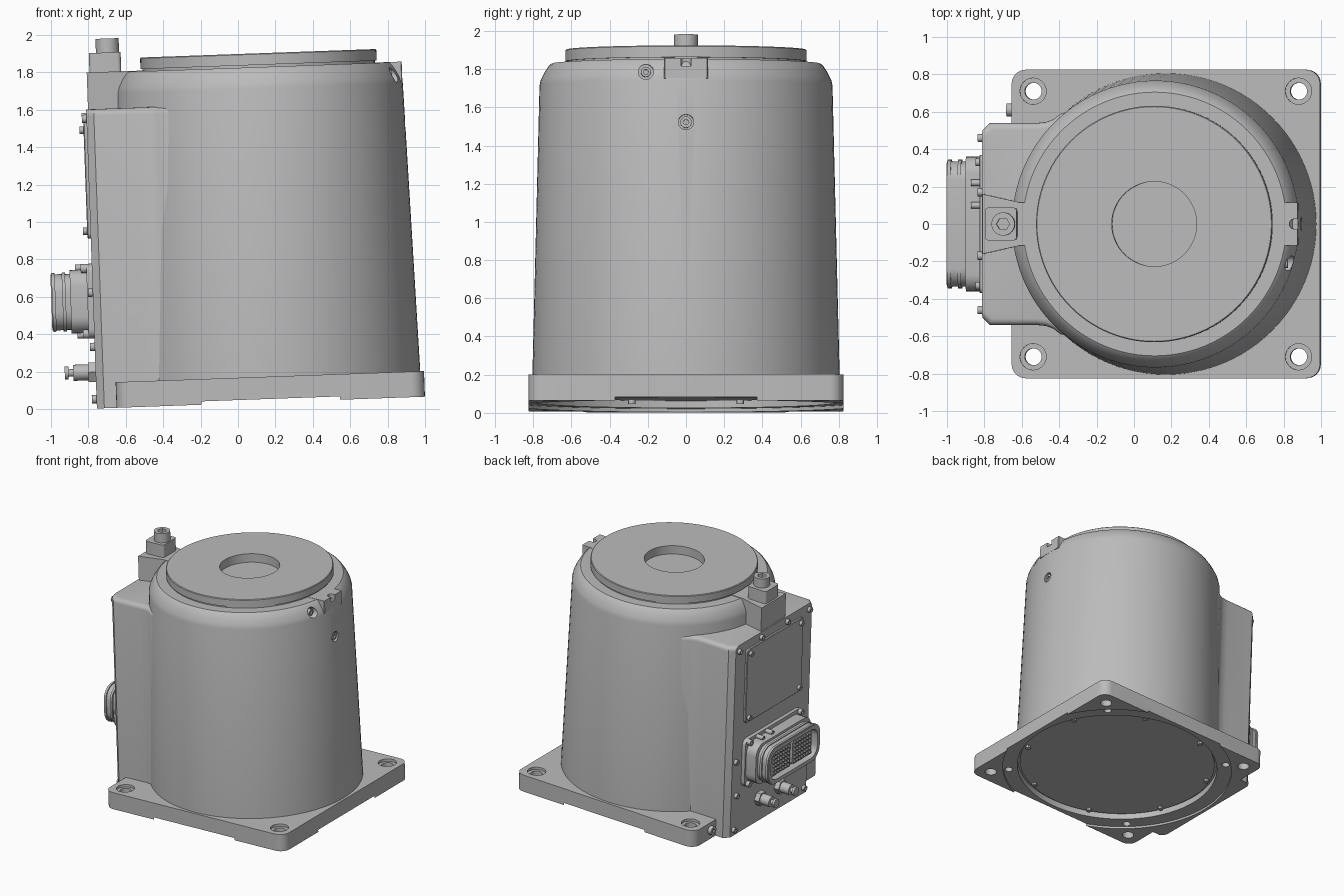
import bpy, bmesh, math
from mathutils import Matrix, Vector

if "Cube" in bpy.data.objects:
    bpy.data.objects.remove(bpy.data.objects["Cube"])

grey = bpy.data.materials.new("cast_grey")
grey.use_nodes = True
grey.diffuse_color = (0.5, 0.5, 0.5, 1)
grey.node_tree.nodes["Principled BSDF"].inputs["Base Color"].default_value = grey.diffuse_color

# The whole unit leans slightly about the y axis
LEAN = Matrix.Translation((0.175, 0, 0.036)) @ Matrix.Rotation(math.radians(-2.06), 4, 'Y')
BACK = -0.93  # plane of the connector panel


def finish(bm, name):
    bmesh.ops.recalc_face_normals(bm, faces=bm.faces)
    mesh = bpy.data.meshes.new(name)
    bm.to_mesh(mesh)
    bm.free()
    mesh.materials.append(grey)
    ob = bpy.data.objects.new(name, mesh)
    bpy.context.collection.objects.link(ob)
    ob.matrix_world = LEAN
    return ob


def activate(ob):
    bpy.ops.object.select_all(action='DESELECT')
    ob.select_set(True)
    bpy.context.view_layer.objects.active = ob


def smooth(ob, angle=30):
    activate(ob)
    bpy.ops.object.shade_smooth_by_angle(angle=math.radians(angle))
    return ob


def rounded(cx, cy, hx, hy, r, n=6):
    pts = []
    for i, (sx, sy) in enumerate(((1, 1), (-1, 1), (-1, -1), (1, -1))):
        for k in range(n + 1):
            a = (i + k / n) * math.pi / 2
            pts.append((cx + sx * (hx - r) + r * math.cos(a), cy + sy * (hy - r) + r * math.sin(a)))
    return pts


def prism(name, pts, lo, hi, axis='z'):
    """Extrude an outline along z (points x, y) or along x (points y, z)."""
    bm = bmesh.new()
    place = (lambda p, t: (p[0], p[1], t)) if axis == 'z' else (lambda p, t: (t, p[0], p[1]))
    face = bm.faces.new([bm.verts.new(place(p, lo)) for p in pts])
    ext = bmesh.ops.extrude_face_region(bm, geom=[face])
    move = Vector(place((0, 0), hi - lo))
    bmesh.ops.translate(bm, vec=move, verts=[v for v in ext["geom"] if isinstance(v, bmesh.types.BMVert)])
    return finish(bm, name)


def disc(name, a, b, r, lo, hi, axis='z', n=32):
    ring = [(a + r * math.cos(2 * math.pi * i / n), b + r * math.sin(2 * math.pi * i / n)) for i in range(n)]
    return prism(name, ring, lo, hi, axis)


def lathe(name, profile, n=96):
    bm = bmesh.new()
    vs = [bm.verts.new((r, 0, z)) for r, z in profile]
    es = [bm.edges.new(e) for e in zip(vs, vs[1:])]
    bmesh.ops.spin(bm, geom=vs + es, axis=(0, 0, 1), cent=(0, 0, 0), angle=2 * math.pi, steps=n)
    bmesh.ops.remove_doubles(bm, verts=bm.verts, dist=1e-4)
    return finish(bm, name)


def cut(ob, cutters):
    activate(ob)
    for c in cutters:
        c.hide_render = True
        m = ob.modifiers.new("cut", 'BOOLEAN')
        m.operation, m.solver, m.object = 'DIFFERENCE', 'EXACT', c
        bpy.ops.object.modifier_apply(modifier=m.name)
    return ob


def discard(obs):
    for o in obs:
        bpy.data.objects.remove(o)


def bevel(ob, width, rule, segments=4):
    bm = bmesh.new()
    bm.from_mesh(ob.data)
    edges = [e for e in bm.edges if rule(*[v.co for v in e.verts])]
    bmesh.ops.bevel(bm, geom=edges, offset=width, segments=segments, profile=0.5, affect='EDGES')
    bm.to_mesh(ob.data)
    bm.free()
    return ob


def screw(name, y, z, r, base, height):
    """Socket head screw whose head points to -x, or +x for negative height."""
    head = disc(name, y, z, r, base + 0.01 * (1 if height > 0 else -1), base - height, 'x', 20)
    socket = disc("socket", y, z, r * 0.5, base - height * 0.5, base - height * 1.5, 'x', 6)
    cut(head, [socket])
    discard([socket])
    return smooth(head)


# Base plate with corner holes, corner pads and a round underside recess
plate = prism("base_plate", rounded(0, 0, 0.825, 0.825, 0.075), 0, 0.137)
underside = [disc("pad_cutter", 0, 0, 0.905, -0.1, 0.018, n=96), disc("recess_cutter", 0, 0, 0.79, -0.1, 0.07, n=96)]
holes = []
for sx in (-1, 1):
    for sy in (-1, 1):
        holes += [disc("hole", sx * 0.71, sy * 0.71, 0.045, -0.1, 0.3),
                  disc("counterbore", sx * 0.71, sy * 0.71, 0.07, 0.117, 0.3),
                  disc("dowel_hole", sx * 0.61, sy * 0.61, 0.03, -0.1, 0.06)]
smooth(cut(plate, underside + holes))
discard(holes)

# Tapered round housing with rounded shoulder
body_profile = [(0, 0.1), (0.805, 0.1), (0.805, 0.137), (0.767, 1.68), (0.76, 1.71), (0.74, 1.75),
                (0.719, 1.782), (0.705, 1.793), (0, 1.793)]
body = lathe("housing", body_profile)
ports = [disc("port_cutter", -0.21, 1.725, 0.04, 0.68, 1, 'x'), disc("port_cutter", 0, 1.46, 0.04, 0.735, 1, 'x')]
smooth(cut(body, ports))
discard(ports)
screw("upper_port_screw", -0.21, 1.725, 0.026, 0.68, -0.03)
screw("lower_port_screw", 0, 1.46, 0.03, 0.735, -0.03)

# Output flange with centre bore
smooth(lathe("top_flange", [(0, 1.77), (0.622, 1.77), (0.622, 1.805), (0.632, 1.805), (0.632, 1.862), (0.627, 1.867),
                            (0.227, 1.867), (0.227, 1.797), (0, 1.797)]))

# Alignment tab with slot
tab = prism("alignment_tab", rounded(0.69, 0, 0.075, 0.115, 0.004, 1), 1.69, 1.795)
slot = prism("slot_cutter", rounded(0.77, 0, 0.05, 0.026, 0.025), 1.755, 1.9)
cut(tab, [slot])
discard([slot])

# Rear connection box blended into the housing
half = [(BACK, 0.5), (BACK + 0.04, 0.54), (-0.64, 0.54), (-0.59, 0.545), (-0.55, 0.56), (-0.51, 0.59), (-0.45, 0.6)]
box = prism("connection_box", half + [(x, -y) for x, y in reversed(half)], 0, 1.6)
bevel(box, 0.035, lambda a, b: min(a.z, b.z) > 1.59 and a.y * b.y > 0 and max(abs(a.y), abs(b.y)) > 0.51)
smooth(cut(box, underside))
discard(underside)

# Box corner screws and edge screws
for y in (-0.46, 0.46):
    for z in (0.05, 0.62, 1.55):
        screw("box_screw", y, z, 0.022, BACK, 0.025)
for y in (-0.17, 0.17):
    screw("box_top_screw", y, 1.56, 0.022, BACK, 0.025)
    screw("box_middle_screw", y * 2.6, 0.33, 0.022, BACK, 0.025)

# Access cover with screws
bevel(prism("access_cover", rounded(0, 1.22, 0.37, 0.31, 0.03), BACK + 0.01, BACK - 0.018, 'x'), 0.005,
      lambda a, b: max(a.x, b.x) < BACK - 0.01, 1)
for y in (-0.33, 0.33):
    for z in (0.95, 1.49):
        screw("cover_screw", y, z, 0.02, BACK - 0.018, 0.022)

# Multi-pin connector: flange, housing, ribbed shell and pin inserts
CZ = 0.575
smooth(prism("connector_flange", rounded(0, CZ, 0.375, 0.2, 0.05), BACK + 0.01, BACK - 0.03, 'x'))
smooth(prism("connector_housing", rounded(0, CZ, 0.36, 0.17, 0.09), BACK - 0.02, -1.05, 'x'))
shell = prism("connector_shell", rounded(0, CZ, 0.335, 0.15, 0.1), -1.04, -1.153, 'x')
well = prism("well_cutter", rounded(0, CZ, 0.305, 0.12, 0.08), -1.09, -1.3, 'x')
smooth(cut(shell, [well]))
for x in (-1.075, -1.13):
    rib = prism("shell_rib", rounded(0, CZ, 0.345, 0.157, 0.105), x, x - 0.018, 'x')
    smooth(cut(rib, [well]))
discard([well])
for side in (-1, 1):
    prism("pin_insert", rounded(side * 0.14, CZ, 0.125, 0.1, 0.02), -1.08, -1.125, 'x')
    for i in range(7):
        for j in range(6):
            disc("pin", side * 0.14 + (i - 3) * 0.033, CZ + (j - 2.5) * 0.032, 0.011, -1.12, -1.138, 'x', 6)
    for z in (CZ - 0.175, CZ + 0.175):
        screw("connector_screw", side * 0.335, z, 0.024, BACK - 0.03, 0.03)
    for y in (0.1, 0.22):
        screw("latch_stud", side * y, CZ + 0.18 * side, 0.018, BACK - 0.03, 0.06)

# Pair of air fittings
for y in (-0.13, 0.13):
    disc("fitting_nut", y, 0.195, 0.06, BACK + 0.01, BACK - 0.04, 'x', 6)
    smooth(disc("fitting_body", y, 0.195, 0.043, BACK - 0.03, BACK - 0.12, 'x', 20))
    smooth(disc("fitting_tip", y, 0.195, 0.02, BACK - 0.11, BACK - 0.145, 'x', 16))
    smooth(disc("fitting_cap", y, 0.195, 0.035, BACK - 0.145, BACK - 0.165, 'x', 16))

# Earth stud on the plate edge
screw("earth_stud", 0.61, 0.075, 0.035, -0.825, 0.03)

# Top lug, clamp block and bolt
lug = [(-0.92, 0.16), (-0.72, 0.115), (-0.6, 0.115)]
prism("top_lug", lug + [(x, -y) for x, y in reversed(lug)], 1.58, 1.797)
clamp = prism("clamp_block", rounded(-0.82, 0, 0.085, 0.088, 0.02), 1.79, 1.9)
smooth(clamp)
bolt = disc("clamp_bolt", -0.805, 0, 0.062, 1.89, 1.975)
socket = disc("socket", -0.805, 0, 0.035, 1.94, 2.1, n=6)
smooth(cut(bolt, [socket]))
discard([socket])

# Underside cover and its screws
smooth(disc("bottom_cover", 0, 0, 0.77, 0.055, 0.11, n=96))
for i in range(8):
    a = math.radians(22.5 + 45 * i)
    smooth(disc("bottom_screw", 0.74 * math.cos(a), 0.74 * math.sin(a), 0.02, 0.035, 0.06, n=12))
